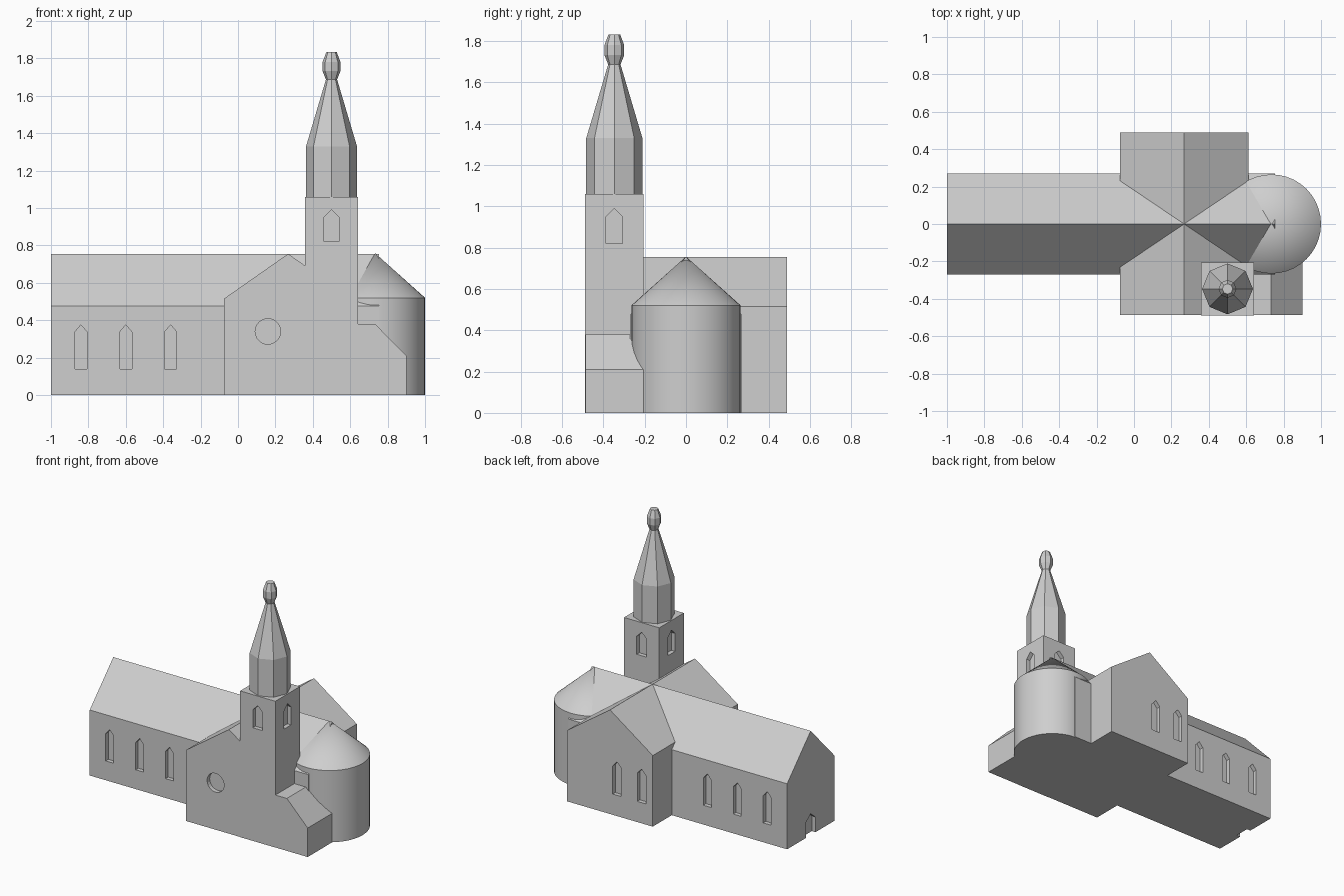
import bpy, bmesh, math

if "Cube" in bpy.data.objects:
    bpy.data.objects.remove(bpy.data.objects["Cube"])

stone = bpy.data.materials.new("plain grey")
stone.diffuse_color = (0.62, 0.62, 0.62, 1)
stone.use_nodes = True
stone.node_tree.nodes["Principled BSDF"].inputs["Base Color"].default_value = stone.diffuse_color


def make_object(name, bm):
    bmesh.ops.recalc_face_normals(bm, faces=bm.faces[:])
    mesh = bpy.data.meshes.new(name)
    bm.to_mesh(mesh)
    bm.free()
    mesh.materials.append(stone)
    obj = bpy.data.objects.new(name, mesh)
    bpy.context.collection.objects.link(obj)
    return obj


def add_prism(bm, pts, axis, a, b):
    """Extrude a (horizontal, z) outline along x or y from a to b."""
    def place(p, d):
        return (d, p[0], p[1]) if axis == 'x' else (p[0], d, p[1])
    lo = [bm.verts.new(place(p, a)) for p in pts]
    hi = [bm.verts.new(place(p, b)) for p in pts]
    bm.faces.new(lo)
    bm.faces.new(hi)
    n = len(pts)
    for i in range(n):
        j = (i + 1) % n
        bm.faces.new((lo[i], lo[j], hi[j], hi[i]))


def prism(name, pts, axis, a, b):
    bm = bmesh.new()
    add_prism(bm, pts, axis, a, b)
    return make_object(name, bm)


def lathe(name, profile, sides, cx, cy):
    bm = bmesh.new()
    rings = []
    for r, z in profile:
        rings.append([bm.verts.new((cx + r * math.cos(2 * math.pi * i / sides),
                                    cy + r * math.sin(2 * math.pi * i / sides), z))
                      for i in range(sides)])
    for lo, hi in zip(rings, rings[1:]):
        for i in range(sides):
            j = (i + 1) % sides
            bm.faces.new((lo[i], lo[j], hi[j], hi[i]))
    bm.faces.new(rings[0])
    if profile[-1][0] > 0:
        bm.faces.new(rings[-1])
    bmesh.ops.remove_doubles(bm, verts=bm.verts[:], dist=1e-5)
    return make_object(name, bm)


def house(c, half, eave, ridge):
    return [(c - half, 0), (c + half, 0), (c + half, eave), (c, ridge), (c - half, eave)]


def arch(c, half, sill, spring, top):
    return [(c - half, sill), (c + half, sill), (c + half, spring), (c, top), (c - half, spring)]


def cut(obj, openings):
    """Sink openings (outline, axis, wall position) into a solid."""
    bm = bmesh.new()
    for pts, axis, wall in openings:
        add_prism(bm, pts, axis, wall - DEPTH, wall + DEPTH)
    cutter = make_object("opening_cutter", bm)
    cutter.hide_render = True
    mod = obj.modifiers.new("openings", 'BOOLEAN')
    mod.operation = 'DIFFERENCE'
    mod.solver = 'EXACT'
    mod.object = cutter
    bpy.context.view_layer.objects.active = obj
    bpy.ops.object.modifier_apply(modifier=mod.name)
    bpy.data.objects.remove(cutter)


DEPTH = 0.03

# Nave with three windows per side and a west door
nave = prism("nave", house(0, 0.27, 0.475, 0.755), 'x', -1, 0.755)
openings = [(arch(x, 0.032, 0.14, 0.338, 0.375), 'y', wall)
            for x in (-0.84, -0.6, -0.36) for wall in (-0.27, 0.27)]
openings.append((arch(0, 0.055, -0.05, 0.11, 0.155), 'x', -1))
cut(nave, openings)

# Transept with a round front window and two back windows
transept = prism("transept", house(0.268, 0.343, 0.515, 0.755), 'y', -0.486, 0.488)
circle = [(0.16 + 0.068 * math.cos(math.pi * i / 12),
           0.34 + 0.068 * math.sin(math.pi * i / 12)) for i in range(24)]
cut(transept, [(circle, 'y', -0.486)] +
    [(arch(x, 0.034, 0.15, 0.355, 0.393), 'y', 0.488) for x in (0.015, 0.212)])

# Tower with a belfry window on each side
TX, TY, TH = 0.5, -0.347, 0.141
tower = prism("tower", [(TX - TH, 0), (TX + TH, 0), (TX + TH, 1.06), (TX - TH, 1.06)],
              'y', TY - TH, TY + TH)
openings = []
for s in (-1, 1):
    openings.append((arch(TX, 0.04, 0.82, 0.95, 0.99), 'y', TY + s * TH))
    openings.append((arch(TY, 0.04, 0.82, 0.95, 0.99), 'x', TX + s * TH))
cut(tower, openings)

# Eight-sided drum, spire and finial
lathe("spire", [(0.136, 1.06), (0.136, 1.33), (0.029, 1.69)], 8, TX, TY)
lathe("finial", [(0.029, 1.685), (0.048, 1.732), (0.048, 1.78), (0.028, 1.833)], 8, TX, TY)

# Low annex beside the tower
prism("annex", [(0.63, 0), (0.9, 0), (0.9, 0.21), (0.733, 0.38), (0.63, 0.38)],
      'y', -0.487, -0.205)

# Round apse with a conical roof
apse = lathe("apse", [(0.265, 0), (0.265, 0.52), (0, 0.757)], 40, 0.735, 0)
bpy.ops.object.select_all(action='DESELECT')
apse.select_set(True)
bpy.context.view_layer.objects.active = apse
bpy.ops.object.shade_smooth_by_angle(angle=math.radians(30))
